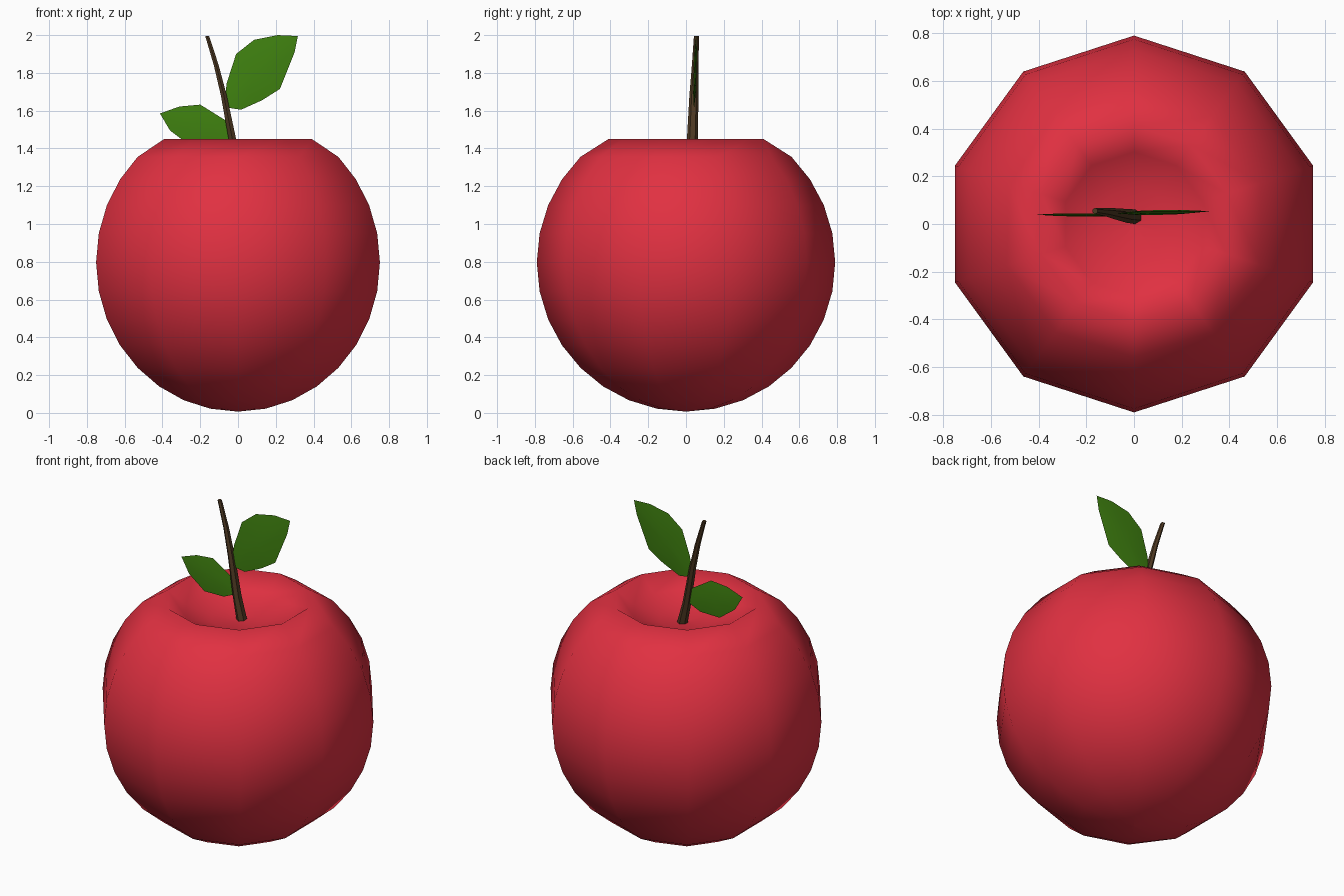
import bpy, bmesh
from math import sin, cos, pi, radians
from mathutils import Vector

if "Cube" in bpy.data.objects:
    bpy.data.objects.remove(bpy.data.objects["Cube"])


def finish(name, verts, faces, color, angle):
    me = bpy.data.meshes.new(name)
    me.from_pydata(verts, [], faces)
    bm = bmesh.new()
    bm.from_mesh(me)
    bmesh.ops.recalc_face_normals(bm, faces=bm.faces)
    bm.to_mesh(me)
    bm.free()
    ob = bpy.data.objects.new(name, me)
    bpy.context.collection.objects.link(ob)
    mat = bpy.data.materials.new(name + "_color")
    mat.diffuse_color = (*color, 1)
    mat.use_nodes = True
    mat.node_tree.nodes["Principled BSDF"].inputs["Base Color"].default_value = mat.diffuse_color
    me.materials.append(mat)
    bpy.ops.object.select_all(action='DESELECT')
    ob.select_set(True)
    bpy.context.view_layer.objects.active = ob
    bpy.ops.object.shade_smooth_by_angle(angle=radians(angle))
    return ob


def loft(rings, n):
    # rings: (centre, radius x, radius y); capped with pole fans
    verts = [Vector(c) + Vector((rx * cos(pi / 2 + 2 * pi * i / n), ry * sin(pi / 2 + 2 * pi * i / n), 0))
             for c, rx, ry in rings for i in range(n)]
    faces = [(k * n + i, k * n + (i + 1) % n, (k + 1) * n + (i + 1) % n, (k + 1) * n + i)
             for k in range(len(rings) - 1) for i in range(n)]
    for k in (0, len(rings) - 1):
        c = len(verts)
        verts.append(Vector(rings[k][0]))
        faces += [(k * n + i, k * n + (i + 1) % n, c) for i in range(n)]
    return verts, faces


# Apple body: ten-sided sphere whose top cap is folded inward
R, CZ, RIM = 0.79, 0.797, 1.45
rings = [((0, 0, CZ - R), 0.002, 0.002)]
for k in range(-7, 8):
    a = k * pi / 16
    r, z = R * cos(a), CZ + R * sin(a)
    if k == 5:
        r, z = 0.41, RIM
    elif k > 5:
        z = 2 * RIM - z
    rings.append(((0, 0, z), r, r))
rings.append(((0, 0, 2 * RIM - CZ - R), 0.002, 0.002))
finish("apple_body", *loft(rings, 10), (0.75, 0.03, 0.053), 80)

# Stem: tapered and gently bent
stem = [((0.01, 0.03, 1.29), 0.031, 0.031), ((-0.03, 0.034, 1.45), 0.023, 0.029),
        ((-0.075, 0.042, 1.68), 0.018, 0.024), ((-0.115, 0.049, 1.84), 0.015, 0.018),
        ((-0.163, 0.055, 1.995), 0.012, 0.013)]
finish("stem", *loft(stem, 6), (0.075, 0.04, 0.016), 50)


# Leaves: thin lens shapes standing in the front plane
def leaf(name, outline, y0, slope, thick):
    n = len(outline)
    cx, cz = (sum(p[i] for p in outline) / n for i in (0, 1))
    rings = []
    for s, off in ((1, 0), (0.55, -thick), (0.55, thick)):
        rings += [(cx + (x - cx) * s, y0 + slope * (z - cz) * s + off, cz + (z - cz) * s)
                  for x, z in outline]
    verts = rings + [(cx, y0 - thick, cz), (cx, y0 + thick, cz)]
    faces = []
    for side in (1, 2):
        for i in range(n):
            j = (i + 1) % n
            faces += [(i, j, side * n + j, side * n + i),
                      (side * n + i, side * n + j, 3 * n + side - 1)]
    finish(name, verts, faces, (0.05, 0.22, 0.005), 60)


leaf("upper_leaf", [(-.07, 1.66), (-.06, 1.745), (-.01, 1.90), (.085, 1.975), (.21, 2.0), (.317, 1.995),
                    (.30, 1.91), (.222, 1.715), (.127, 1.655), (.016, 1.605), (-.05, 1.615)], 0.048, 0.03, 0.007)
leaf("lower_leaf", [(-.04, 1.455), (-.06, 1.545), (-.2, 1.632), (-.31, 1.622), (-.413, 1.585),
                    (-.36, 1.495), (-.254, 1.416), (-.122, 1.418)], 0.038, 0.02, 0.005)
